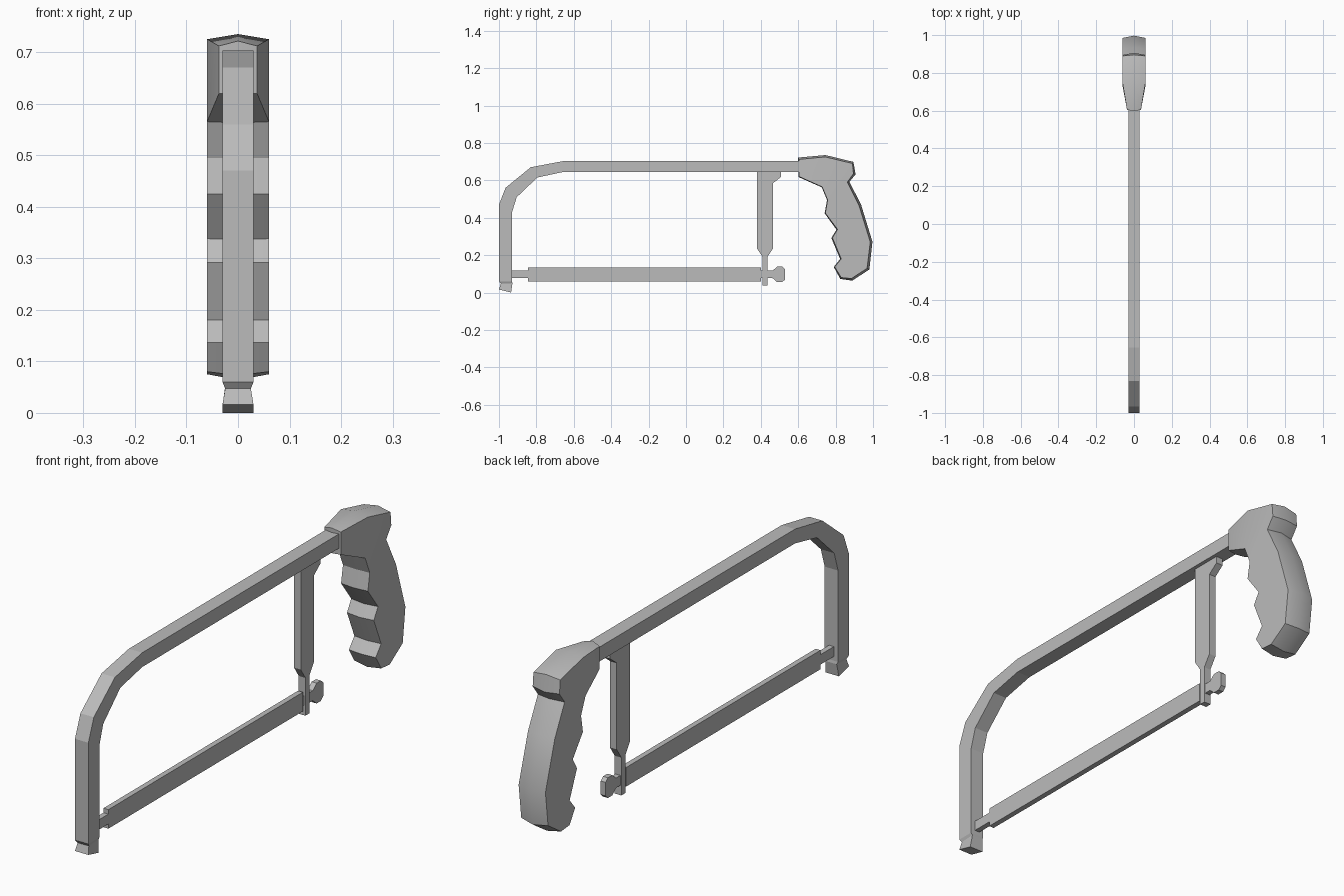
import bpy, bmesh, math

cube = bpy.data.objects.get("Cube")
if cube:
    bpy.data.objects.remove(cube, do_unlink=True)

grey = bpy.data.materials.new("plain_grey")
grey.use_nodes = True
GREY = (0.5, 0.5, 0.5, 1)
grey.diffuse_color = GREY
grey.node_tree.nodes["Principled BSDF"].inputs["Base Color"].default_value = GREY


def finish(name, bm, smooth=False):
    bmesh.ops.recalc_face_normals(bm, faces=bm.faces)
    mesh = bpy.data.meshes.new(name)
    bm.to_mesh(mesh)
    bm.free()
    mesh.materials.append(grey)
    obj = bpy.data.objects.new(name, mesh)
    bpy.context.collection.objects.link(obj)
    if smooth:
        bpy.ops.object.select_all(action="DESELECT")
        obj.select_set(True)
        bpy.context.view_layer.objects.active = obj
        bpy.ops.object.shade_smooth_by_angle(angle=math.radians(30))
    return obj


def plate(name, profile, half):
    """Extrude a (y, z) outline evenly to both sides of x = 0."""
    bm = bmesh.new()
    face = bm.faces.new([bm.verts.new((-half, y, z)) for y, z in profile])
    ext = bmesh.ops.extrude_face_region(bm, geom=[face])
    moved = [v for v in ext["geom"] if isinstance(v, bmesh.types.BMVert)]
    bmesh.ops.translate(bm, verts=moved, vec=(2 * half, 0, 0))
    return finish(name, bm)


def loft(name, rings):
    """Skin a stack of equal rings of points and cap both ends."""
    bm = bmesh.new()
    loops = [[bm.verts.new(p) for p in ring] for ring in rings]
    n = len(loops[0])
    for a, b in zip(loops, loops[1:]):
        for i in range(n):
            j = (i + 1) % n
            bm.faces.new((a[i], a[j], b[j], b[i]))
    bm.faces.new(loops[0])
    bm.faces.new(loops[-1])
    return finish(name, bm)


# Bent frame: pairs of outer and inner points swept along the bow
bow = [((-1, 0.06), (-0.93, 0.06)), ((-1, 0.47), (-0.93, 0.43)),
       ((-0.965, 0.56), (-0.905, 0.51)), ((-0.83, 0.67), (-0.795, 0.615)),
       ((-0.655, 0.703), (-0.655, 0.645)), ((0.64, 0.703), (0.64, 0.645))]
W = 0.03
loft("frame", [[(-W, *o), (W, *o), (W, *i), (-W, *i)] for o, i in bow])

# Pinched foot under the front leg: half width, front y/z, back y/z
foot = [(0.03, (-1, 0.06), (-0.93, 0.06)), (0.025, (-0.99, 0.047), (-0.928, 0.05)),
        (0.03, (-1, 0.016), (-0.935, 0.0))]
loft("frame_foot", [[(-w, *f), (w, *f), (w, *b), (-w, *b)] for w, f, b in foot])

# Blade with a narrow tab at each end
plate("blade", [(-0.845, 0.058), (0.40, 0.058), (0.40, 0.135), (-0.845, 0.135)], 0.011)
plate("front_tab", [(-0.94, 0.077), (-0.84, 0.077), (-0.84, 0.117), (-0.94, 0.117)], 0.011)
plate("rear_tab", [(0.39, 0.077), (0.42, 0.077), (0.42, 0.117), (0.39, 0.117)], 0.008)

# Tension post
plate("post", [(0.38, 0.65), (0.38, 0.235), (0.41, 0.19), (0.41, 0.037), (0.435, 0.037),
               (0.435, 0.19), (0.465, 0.235), (0.465, 0.585), (0.507, 0.617), (0.507, 0.65)], 0.015)

# Wing nut
plate("wing_nut", [(0.43, 0.077), (0.463, 0.077), (0.487, 0.056), (0.515, 0.056), (0.53, 0.07),
                   (0.53, 0.125), (0.515, 0.138), (0.487, 0.138), (0.463, 0.117), (0.43, 0.117)], 0.011)

# Pistol grip: y, z, and how far the middle ridge bulges beyond the side outline
grip = [(0.605, 0.712, 0.012), (0.745, 0.725, 0.01), (0.89, 0.69, 0.01), (0.895, 0.635, 0.012),
        (0.862, 0.59, 0.012), (0.925, 0.465, 0.012), (0.985, 0.27, 0.012), (0.968, 0.13, 0.014),
        (0.885, 0.075, 0.012), (0.83, 0.08, 0.009), (0.795, 0.137, 0.005), (0.83, 0.18, 0.006),
        (0.783, 0.292, 0.006), (0.81, 0.338, 0.006), (0.745, 0.425, 0.004),
        (0.757, 0.495, 0.003), (0.728, 0.565, 0.003), (0.605, 0.62, 0.004)]
count = len(grip)


def ridge(i):
    """Offset a grip point outward along its corner normal."""
    (y0, z0, _), (y, z, d), (y1, z1, _) = grip[i - 1], grip[i], grip[(i + 1) % count]
    ty, tz = y1 - y0, z1 - z0
    size = math.hypot(ty, tz)
    return (0, y - tz / size * d, z + ty / size * d)


bm = bmesh.new()
middle = [bm.verts.new(ridge(i)) for i in range(count)]
for s in (-1, 1):
    # The nose, first and last points, is narrower than the rest
    side = [bm.verts.new((s * (0.037 if i in (0, count - 1) else 0.06), y, z))
            for i, (y, z, _) in enumerate(grip)]
    for i in range(count):
        j = (i + 1) % count
        bm.faces.new((side[i], side[j], middle[j], middle[i]))
    bm.faces.new((side[0], side[1], side[-2], side[-1]))
    bm.faces.new(side[1:-1])
bm.faces.new([v for v in middle[:1]] + [f for f in middle[-1:]] + [middle[-2], middle[1]]).normal_update()
bmesh.ops.delete(bm, geom=[bm.faces[:][-1]], context="FACES_ONLY")
finish("handle", bm, smooth=True)
